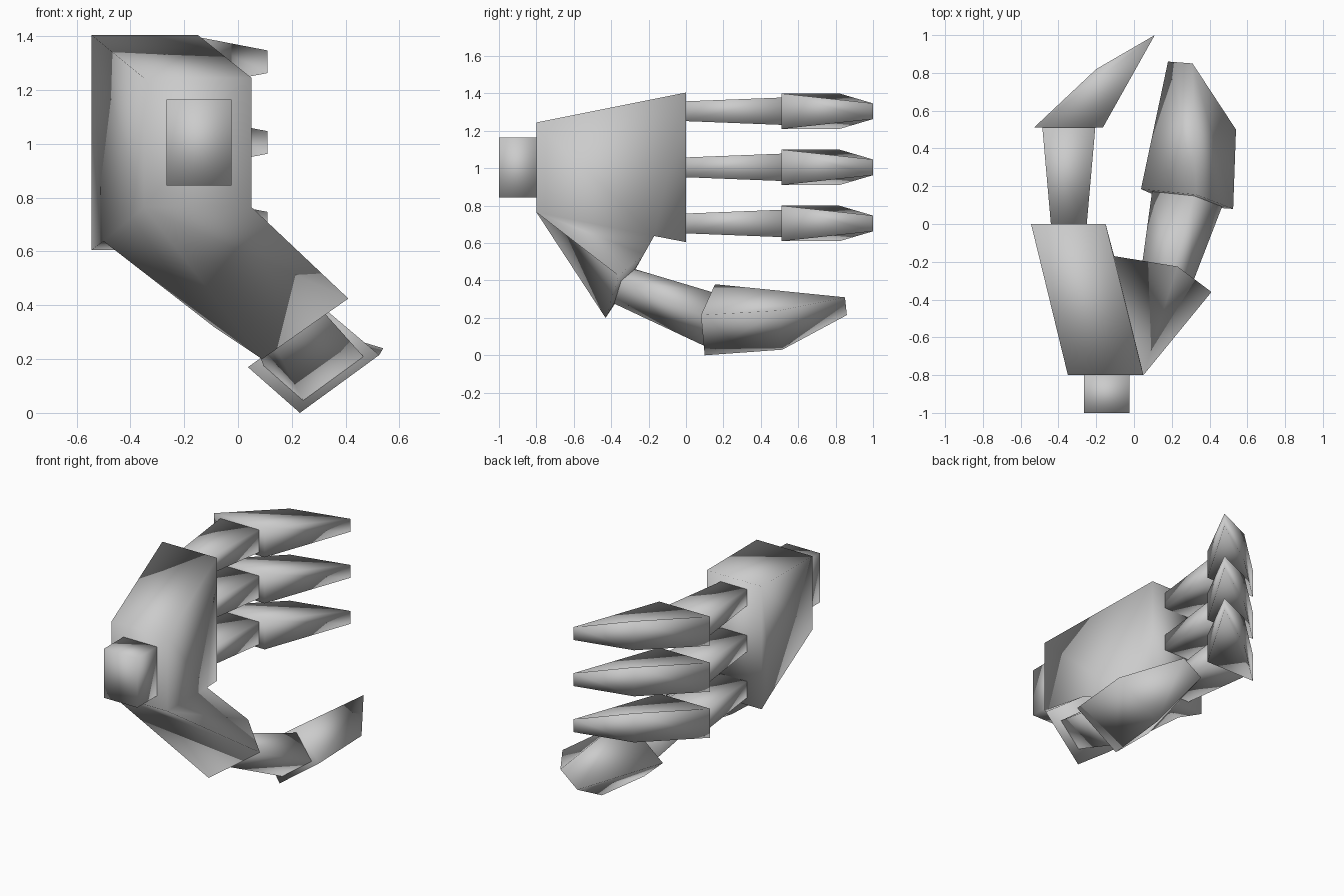
import bpy
import bmesh
from mathutils import Vector

cube = bpy.data.objects.get("Cube")
if cube:
    bpy.data.objects.remove(cube, do_unlink=True)

grey = bpy.data.materials.new("plain grey")
grey.use_nodes = True
colour = (0.6, 0.6, 0.6, 1)
grey.diffuse_color = colour
grey.node_tree.nodes["Principled BSDF"].inputs["Base Color"].default_value = colour


def finish(name, bm):
    """Turn a bmesh into a smooth-shaded grey object."""
    bmesh.ops.recalc_face_normals(bm, faces=bm.faces)
    for face in bm.faces:
        face.smooth = True
    mesh = bpy.data.meshes.new(name)
    bm.to_mesh(mesh)
    bm.free()
    mesh.materials.append(grey)
    obj = bpy.data.objects.new(name, mesh)
    bpy.context.collection.objects.link(obj)
    return obj


def loft(name, start, end):
    """Closed solid between two matching outlines."""
    bm = bmesh.new()
    a = [bm.verts.new(p) for p in start]
    b = [bm.verts.new(p) for p in end]
    bm.faces.new(a)
    bm.faces.new(b)
    for i in range(len(a)):
        j = (i + 1) % len(a)
        bm.faces.new((a[i], a[j], b[j], b[i]))
    return finish(name, bm)


def rect_y(x0, x1, z0, z1, y):
    """Rectangle facing along y."""
    return [(x0, y, z0), (x1, y, z0), (x1, y, z1), (x0, y, z1)]


def scaled(ring, factor):
    """Outline shrunk about its own centre."""
    pts = [Vector(p) for p in ring]
    mid = sum(pts, Vector()) / len(pts)
    return [mid + (p - mid) * factor for p in pts]


# Wrist stub
loft("wrist", rect_y(-0.265, -0.025, 0.845, 1.165, -1),
     rect_y(-0.265, -0.025, 0.845, 1.165, -0.8))

# Palm, with the thumb root growing from the front part of its underside
thumb_end = [(0.09, -0.43, 0.2), (0.41, -0.36, 0.425),
             (0.23, -0.225, 0.54), (-0.09, -0.35, 0.32)]
bm = bmesh.new()
f = [bm.verts.new(p) for p in rect_y(-0.35, 0.05, 0.765, 1.245, -0.8)]
b = [bm.verts.new(p) for p in rect_y(-0.545, -0.15, 0.605, 1.405, 0)]
m = [bm.verts.new(p) for p in ((-0.5, -0.17, 0.638), (-0.105, -0.17, 0.638))]
t = [bm.verts.new(p) for p in thumb_end]
root = [f[0], f[1], m[1], m[0]]
for face in (f, b, t, (f[2], f[3], b[3], b[2]),
             (f[3], f[0], m[0], b[0], b[3]), (f[1], f[2], b[2], b[1], m[1]),
             (m[0], m[1], b[1], b[0])):
    bm.faces.new(face)
for i in range(4):
    j = (i + 1) % 4
    bm.faces.new((root[i], root[j], t[j], t[i]))
finish("palm", bm)

# Three identical fingers: a flared knuckle and a hooked tip
hook = [(-0.53, 0.51), (-0.2, 0.82), (0.11, 1), (-0.165, 0.51)]
half_low = [0.095, 0.095, 0.042, 0.095]
for n, z in enumerate((0.705, 1.005, 1.305), 1):
    loft(f"finger_{n}_base", rect_y(-0.44, -0.25, z - 0.053, z + 0.053, 0),
         rect_y(-0.485, -0.205, z - 0.073, z + 0.073, 0.51))
    loft(f"finger_{n}_tip",
         [(x, y, z - h) for (x, y), h in zip(hook, half_low)],
         [(x, y, z + h) for (x, y), h in zip(hook, half_low)])

# Thumb: the same two pieces, turned to face the fingers
near = [(0.23, 0.1, 0), (0.245, 0.515, 0.03), (0.18, 0.86, 0.215), (0.037, 0.185, 0.17)]
far = [(0.525, 0.08, 0.215), (0.54, 0.5, 0.24), (0.31, 0.85, 0.31), (0.33, 0.155, 0.38)]
tip_base = [near[0], far[0], far[3], near[3]]
loft("thumb_base", scaled(thumb_end, 0.54), scaled(tip_base, 0.76))
loft("thumb_tip", near, far)
